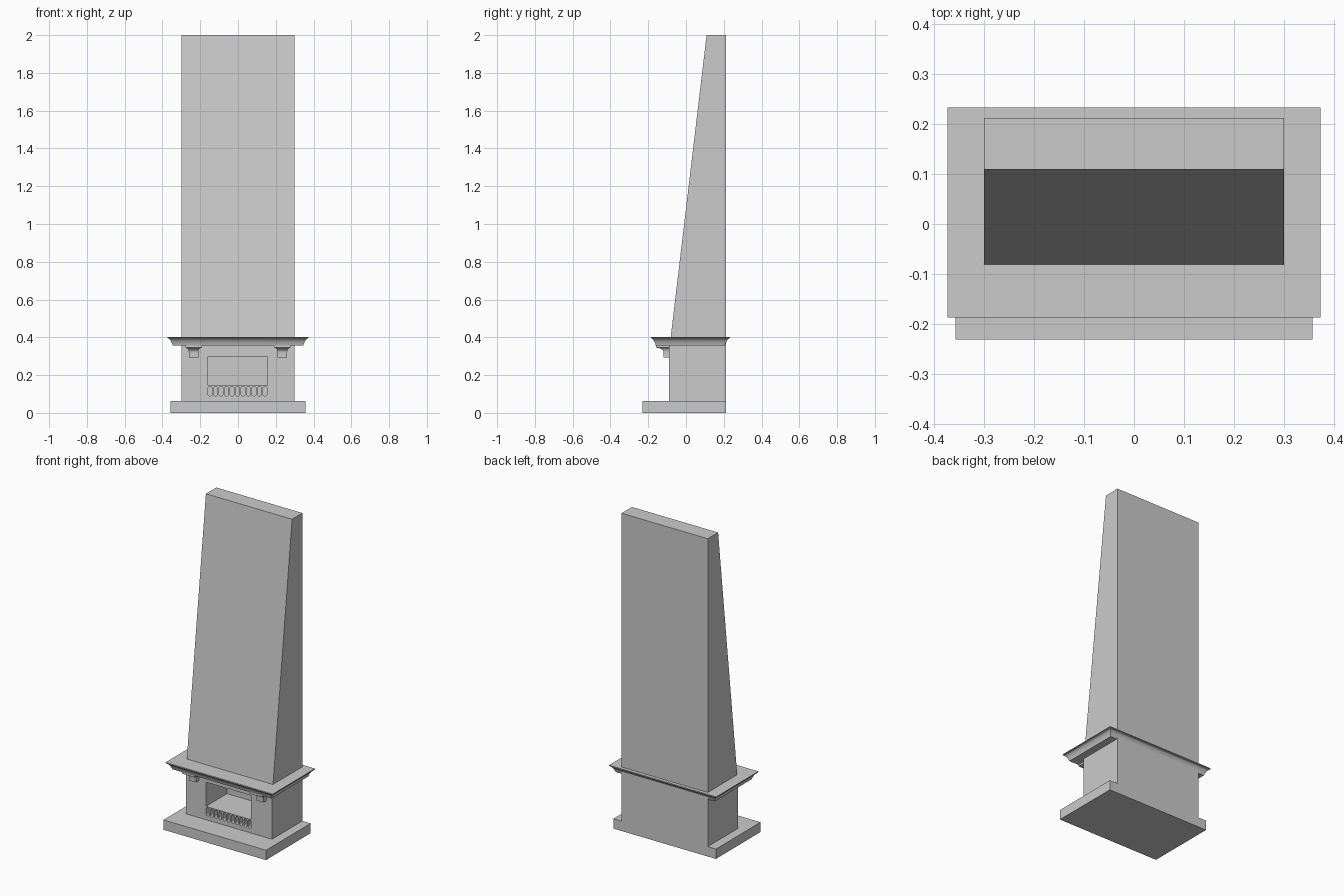
import bpy, bmesh, math

if "Cube" in bpy.data.objects:
    bpy.data.objects.remove(bpy.data.objects["Cube"])


def make_object(name, bm):
    bmesh.ops.recalc_face_normals(bm, faces=bm.faces)
    mesh = bpy.data.meshes.new(name)
    bm.to_mesh(mesh)
    bm.free()
    obj = bpy.data.objects.new(name, mesh)
    bpy.context.collection.objects.link(obj)
    return obj


def add_loft(bm, rings):
    """Skin a stack of equal-length vertex rings and cap both ends."""
    loops = [[bm.verts.new(p) for p in ring] for ring in rings]
    n = len(loops[0])
    for a, b in zip(loops, loops[1:]):
        for i in range(n):
            j = (i + 1) % n
            bm.faces.new((a[i], a[j], b[j], b[i]))
    bm.faces.new(loops[0])
    bm.faces.new(loops[-1])


def rect(x0, x1, y0, y1, z):
    return [(x0, y0, z), (x1, y0, z), (x1, y1, z), (x0, y1, z)]


def loft(name, rings):
    bm = bmesh.new()
    add_loft(bm, rings)
    return make_object(name, bm)


def box(name, x0, x1, y0, y1, z0, z1):
    return loft(name, [rect(x0, x1, y0, y1, z) for z in (z0, z1)])


def smooth(obj):
    bpy.ops.object.select_all(action='DESELECT')
    obj.select_set(True)
    bpy.context.view_layer.objects.active = obj
    bpy.ops.object.shade_smooth_by_angle(angle=math.radians(35))


def cut(target, cutter):
    mod = target.modifiers.new(cutter.name, 'BOOLEAN')
    mod.operation = 'DIFFERENCE'
    mod.solver = 'EXACT'
    mod.object = cutter
    cutter.hide_render = True
    cutter.display_type = 'WIRE'


BACK = 0.212
FRONT = -0.09

# Hearth slab
box("hearth", -0.357, 0.357, -0.231, BACK, 0, 0.062)

# Fireplace body with firebox opening and a row of round-ended vents
body = box("fireplace_body", -0.3, 0.3, FRONT, BACK, 0.062, 0.38)
cut(body, box("firebox_cutter", -0.16, 0.155, FRONT - 0.05, 0.12, 0.146, 0.298))

bm = bmesh.new()
radius, low, high, pitch = 0.0105, 0.099, 0.130, 0.0291
for k in range(11):
    cx = -0.148 + k * pitch
    outline = []
    for zc, start in ((high, 0), (low, math.pi)):
        for s in range(7):
            a = start + math.pi * s / 6
            outline.append((cx + radius * math.cos(a), zc + radius * math.sin(a)))
    add_loft(bm, [[(x, y, z) for x, z in outline] for y in (FRONT - 0.05, FRONT + 0.05)])
cut(body, make_object("vent_cutter", bm))

# Moulded mantel shelf: (inset, height) profile run round all four sides
profile = [(0.027, 0.357), (0.025, 0.364), (0.022, 0.372), (0.0185, 0.379),
           (0.014, 0.386), (0.009, 0.391), (0.005, 0.393), (0.005, 0.396),
           (0, 0.398), (0, 0.403)]
mantel = loft("mantel_shelf", [rect(-0.373 + d, 0.373 - d, -0.187 + d, 0.233 - d, z)
                               for d, z in profile])
smooth(mantel)

# Flared corbels under the mantel, mirrored left and right
rings = [(0.025, -0.118, 0.294), (0.025, -0.118, 0.318)]
for s in range(1, 7):
    a = s / 6 * math.pi / 2
    f = 1 - math.cos(a)
    rings.append((0.025 + 0.014 * f, -0.118 - 0.032 * f, 0.318 + 0.026 * math.sin(a)))
rings += [(0.044, -0.158, 0.346), (0.044, -0.158, 0.36)]
corbel = loft("corbels", [rect(0.235 - w, 0.235 + w, y, FRONT + 0.005, z) for w, y, z in rings])
mirror = corbel.modifiers.new("Mirror", 'MIRROR')
mirror.use_axis[0] = True
smooth(corbel)

# Chimney breast with sloping front
loft("chimney_breast", [rect(-0.3, 0.3, -0.081, BACK, 0.4),
                        rect(-0.3, 0.3, 0.109, BACK, 2.0)])
